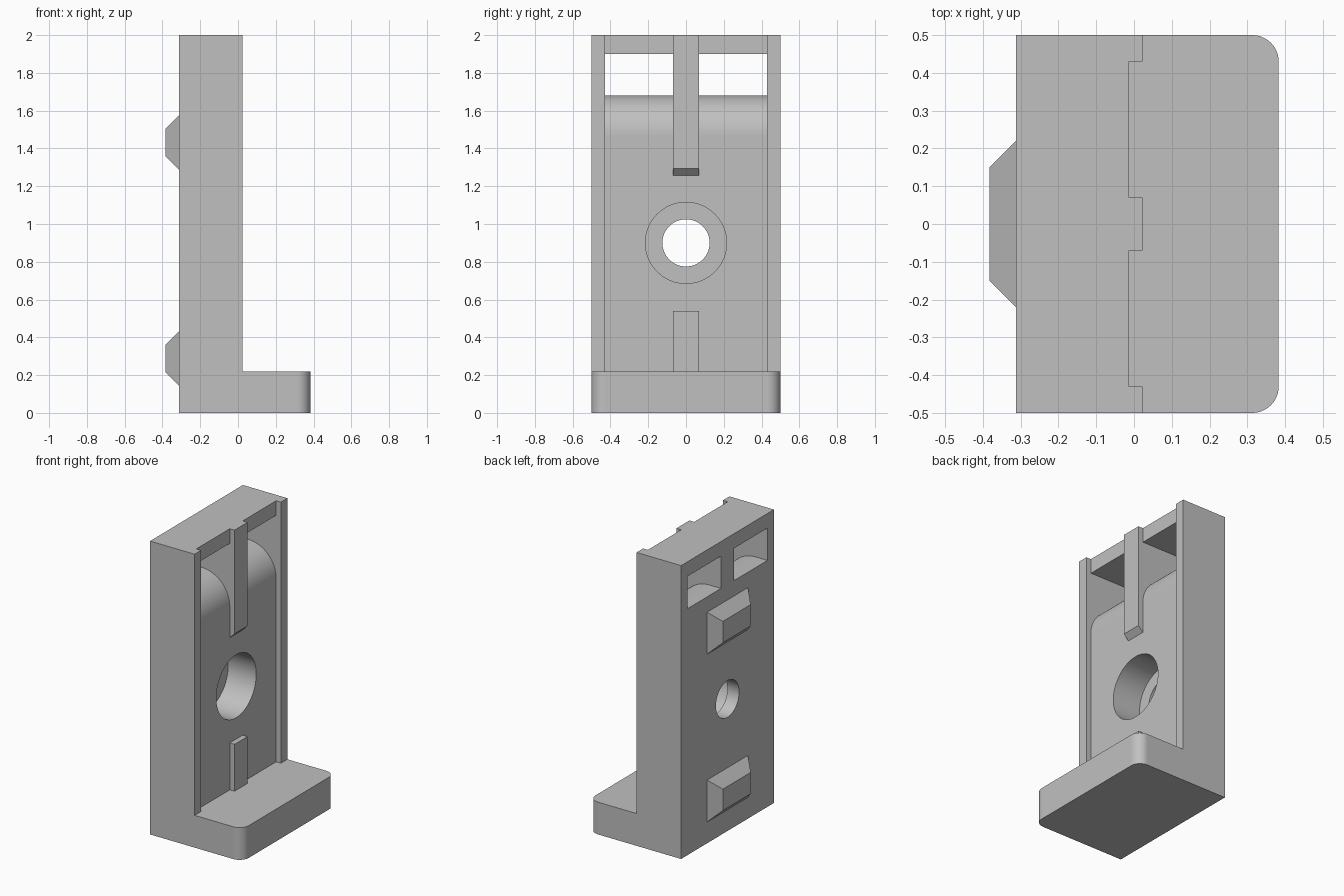
import bpy, bmesh
from math import sin, cos, pi
from mathutils import Vector

if "Cube" in bpy.data.objects:
    bpy.data.objects.remove(bpy.data.objects["Cube"], do_unlink=True)

grey = bpy.data.materials.new("plain grey")
grey.use_nodes = True
colour = (0.53, 0.53, 0.53, 1)
grey.diffuse_color = colour
grey.node_tree.nodes["Principled BSDF"].inputs["Base Color"].default_value = colour

BACK, PANEL, RAIL, FOOT = -0.313, -0.013, 0.023, 0.383
FOOT_TOP, HEIGHT = 0.22, 2.0


def make(name, bm):
    bmesh.ops.recalc_face_normals(bm, faces=bm.faces)
    mesh = bpy.data.meshes.new(name)
    bm.to_mesh(mesh)
    bm.free()
    mesh.materials.append(grey)
    ob = bpy.data.objects.new(name, mesh)
    bpy.context.collection.objects.link(ob)
    return ob


def loft(name, start, end):
    """Solid between two matching loops of points."""
    bm = bmesh.new()
    a = [bm.verts.new(p) for p in start]
    b = [bm.verts.new(p) for p in end]
    bm.faces.new(a)
    bm.faces.new(b)
    for i in range(len(a)):
        j = (i + 1) % len(a)
        bm.faces.new((a[i], a[j], b[j], b[i]))
    return make(name, bm)


def side_profile(name, pts, y0, y1):
    return loft(name, [(x, y0, z) for x, z in pts], [(x, y1, z) for x, z in pts])


def rect(x, hy, z0, z1):
    return [(x, -hy, z0), (x, hy, z0), (x, hy, z1), (x, -hy, z1)]


def cylinder(name, r, x0, x1, z, n=64):
    ring = [(r * cos(2 * pi * i / n), z + r * sin(2 * pi * i / n)) for i in range(n)]
    return loft(name, [(x0, *p) for p in ring], [(x1, *p) for p in ring])


def cut(target, cutter):
    cutter.hide_render = True
    mod = target.modifiers.new("cut", "BOOLEAN")
    mod.operation, mod.solver, mod.object = "DIFFERENCE", "EXACT", cutter
    bpy.context.view_layer.objects.active = target
    bpy.ops.object.modifier_apply(modifier=mod.name)
    bpy.data.objects.remove(cutter, do_unlink=True)


# Body: L-shaped block with the foot's outer corners rounded
body = side_profile("bracket_body", [
    (BACK, 0), (FOOT, 0), (FOOT, FOOT_TOP), (RAIL, FOOT_TOP),
    (RAIL, HEIGHT), (BACK, HEIGHT)], -0.5, 0.5)
bm = bmesh.new()
bm.from_mesh(body.data)
corners = [e for e in bm.edges if all(v.co.x > FOOT - 0.01 for v in e.verts)
           and abs(e.verts[0].co.z - e.verts[1].co.z) > 0.1]
bmesh.ops.bevel(bm, geom=corners, offset=0.07, segments=12, profile=0.5,
                affect="EDGES")
bm.to_mesh(body.data)
bm.free()

# Channels beside the middle rib, rounded over into the windows at the top
R, TOP = 0.21, 1.68
arc = [(PANEL - R + R * cos(t), TOP - R + R * sin(t))
       for t in (pi / 2 * i / 20 for i in range(21))]
channel = [(1, FOOT_TOP), (PANEL, FOOT_TOP), *arc, (-1, TOP), (-1, 1.9),
           (PANEL, 1.9), (PANEL, 2.1), (1, 2.1)]
for s in (-1, 1):
    cut(body, side_profile("channel_cutter", channel, s * 0.07, s * 0.43))

# Gap between upper and lower ribs, leaving a sloped end on the upper one
gap = [(1, 0.54), (PANEL, 0.54), (PANEL, 1.257), (RAIL, 1.293), (1, 1.293)]
cut(body, side_profile("gap_cutter", gap, -0.2, 0.2))

# Counterbored screw hole
cut(body, cylinder("bore_cutter", 0.215, -0.225, 0.5, 0.9))
cut(body, cylinder("hole_cutter", 0.125, -0.5, 0.5, 0.9))

# Tapered lugs on the back, sunk slightly into the body
SINK = 0.02
for name, z in (("lower_lug", 0.288), ("upper_lug", 1.432)):
    h, w = 0.143 + SINK, 0.22 + SINK
    loft(name, rect(BACK + SINK, w, z - h, z + h),
         rect(-FOOT, 0.15, z - 0.073, z + 0.073))

# Smooth curved walls, flat planar faces
bpy.ops.object.select_all(action="DESELECT")
body.select_set(True)
bpy.context.view_layer.objects.active = body
bpy.ops.object.shade_smooth_by_angle(angle=pi / 6)
for f in body.data.polygons:
    if max(abs(c) for c in f.normal) > 0.9999:
        f.use_smooth = False
